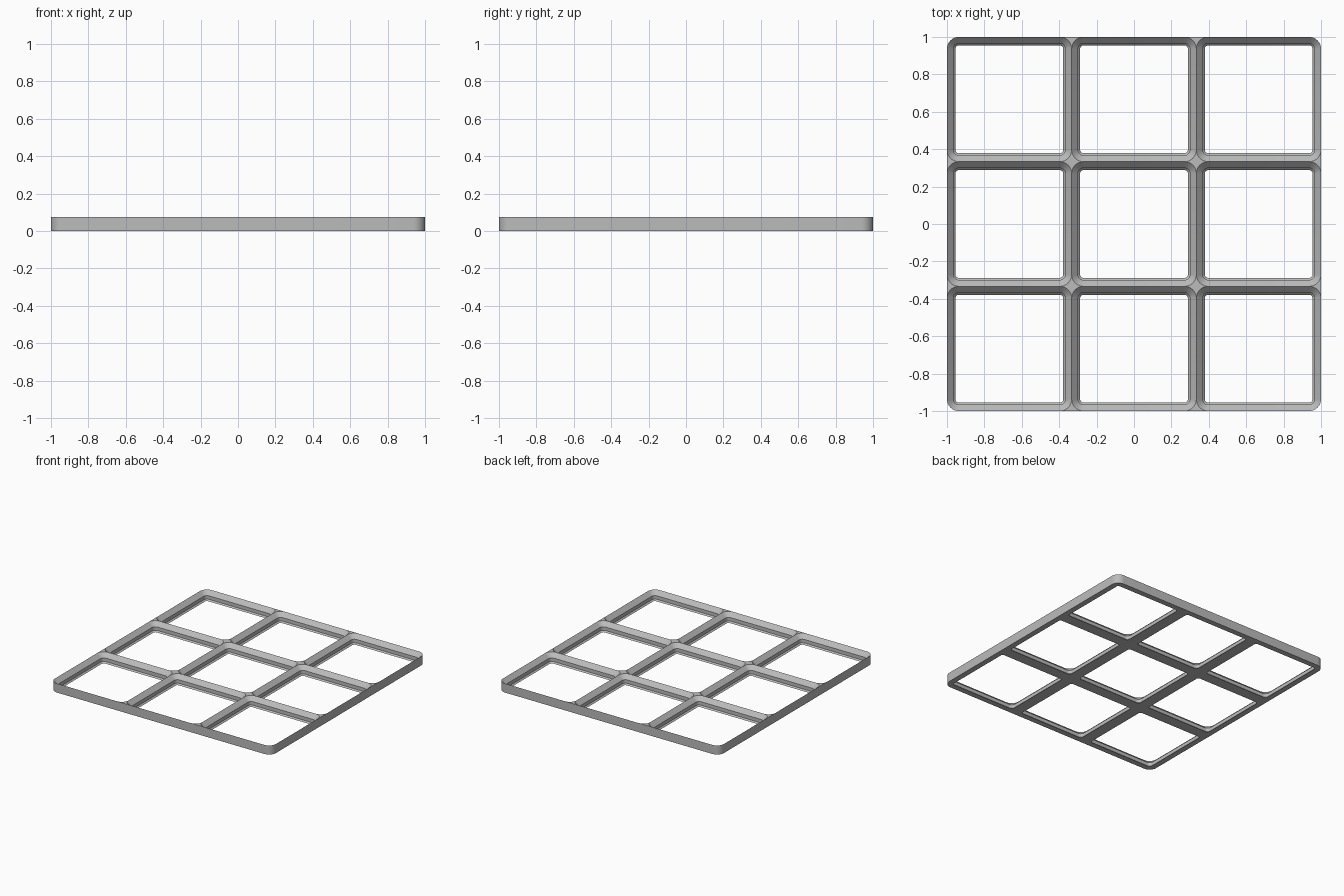
import bpy
import bmesh
from math import sin, cos, pi
from mathutils import Vector

cube = bpy.data.objects.get("Cube")
if cube:
    bpy.data.objects.remove(cube, do_unlink=True)

MM = 1 / 63               # the grid is 126 mm wide
CELLS = 3
HALF = 21 * MM            # half of one cell
RADIUS = 4 * MM           # corner radius at the rim
STEPS = 8                 # segments per rounded corner
HEIGHT = 4.65 * MM

# Socket wall as (inset, height): lower chamfer, upright step, upper chamfer
PROFILE = [(2.85 * MM, 0), (2.15 * MM, 0.7 * MM),
           (2.15 * MM, 2.5 * MM), (0, HEIGHT)]

CORNERS = [(1, 1), (-1, 1), (-1, -1), (1, -1)]


def rounded_ring(centre, inset, z, is_square=lambda corner: False):
    """Points around a cell; chosen corners stay square instead of round."""
    points = []
    for k, (sx, sy) in enumerate(CORNERS):
        r = RADIUS - inset
        pivot = centre + Vector((sx, sy, 0)) * (HALF - RADIUS)
        for i in range(STEPS + 1):
            if is_square((sx, sy)) and 0 < i < STEPS:
                offset = Vector((sx * r, sy * r, 0))
            else:
                a = (k + i / STEPS) * pi / 2
                offset = Vector((cos(a) * r, sin(a) * r, 0))
            points.append(pivot + offset + Vector((0, 0, z)))
    return points


def loft(bm, ring_a, ring_b, keep=lambda p, q: True):
    a = [bm.verts.new(p) for p in ring_a]
    b = [bm.verts.new(p) for p in ring_b]
    n = len(a)
    for i in range(n):
        j = (i + 1) % n
        if keep(ring_a[i], ring_a[j]):
            bm.faces.new((a[i], a[j], b[j], b[i]))


def on_perimeter(p, q):
    middle = (p + q) / 2
    return max(abs(middle.x), abs(middle.y)) > 0.975


def add_cell(bm, col, row):
    centre = Vector((col, row, 0)) * 2 * HALF

    # Only the four outermost corners of the whole grid are rounded outside
    def is_square(corner):
        return (col, row) != corner

    base = rounded_ring(centre, 0, 0, is_square)
    rim = rounded_ring(centre, 0, HEIGHT, is_square)
    rings = [base] + [rounded_ring(centre, d, z) for d, z in PROFILE] + [rim]
    for lower, upper in zip(rings, rings[1:]):
        loft(bm, lower, upper)
    # Outer side wall, only along the edge of the grid
    loft(bm, rim, base, on_perimeter)


# Grid frame with stepped sockets
bm = bmesh.new()
for col in range(-1, CELLS - 1):
    for row in range(-1, CELLS - 1):
        add_cell(bm, col, row)
bmesh.ops.remove_doubles(bm, verts=bm.verts, dist=1e-5)
loose = [v for v in bm.verts if not v.link_faces]
bmesh.ops.delete(bm, geom=loose, context='VERTS')
bmesh.ops.recalc_face_normals(bm, faces=bm.faces)

mesh = bpy.data.meshes.new("grid_frame")
bm.to_mesh(mesh)
bm.free()
frame = bpy.data.objects.new("grid_frame", mesh)
bpy.context.collection.objects.link(frame)

# Plain grey material
grey = bpy.data.materials.new("grey_plastic")
grey.use_nodes = True
colour = (0.5, 0.5, 0.5, 1)
grey.diffuse_color = colour
grey.node_tree.nodes["Principled BSDF"].inputs["Base Color"].default_value = colour
mesh.materials.append(grey)

# Smooth corners, crisp chamfer edges
bpy.ops.object.select_all(action='DESELECT')
frame.select_set(True)
bpy.context.view_layer.objects.active = frame
bpy.ops.object.shade_smooth_by_angle(angle=pi / 6)
